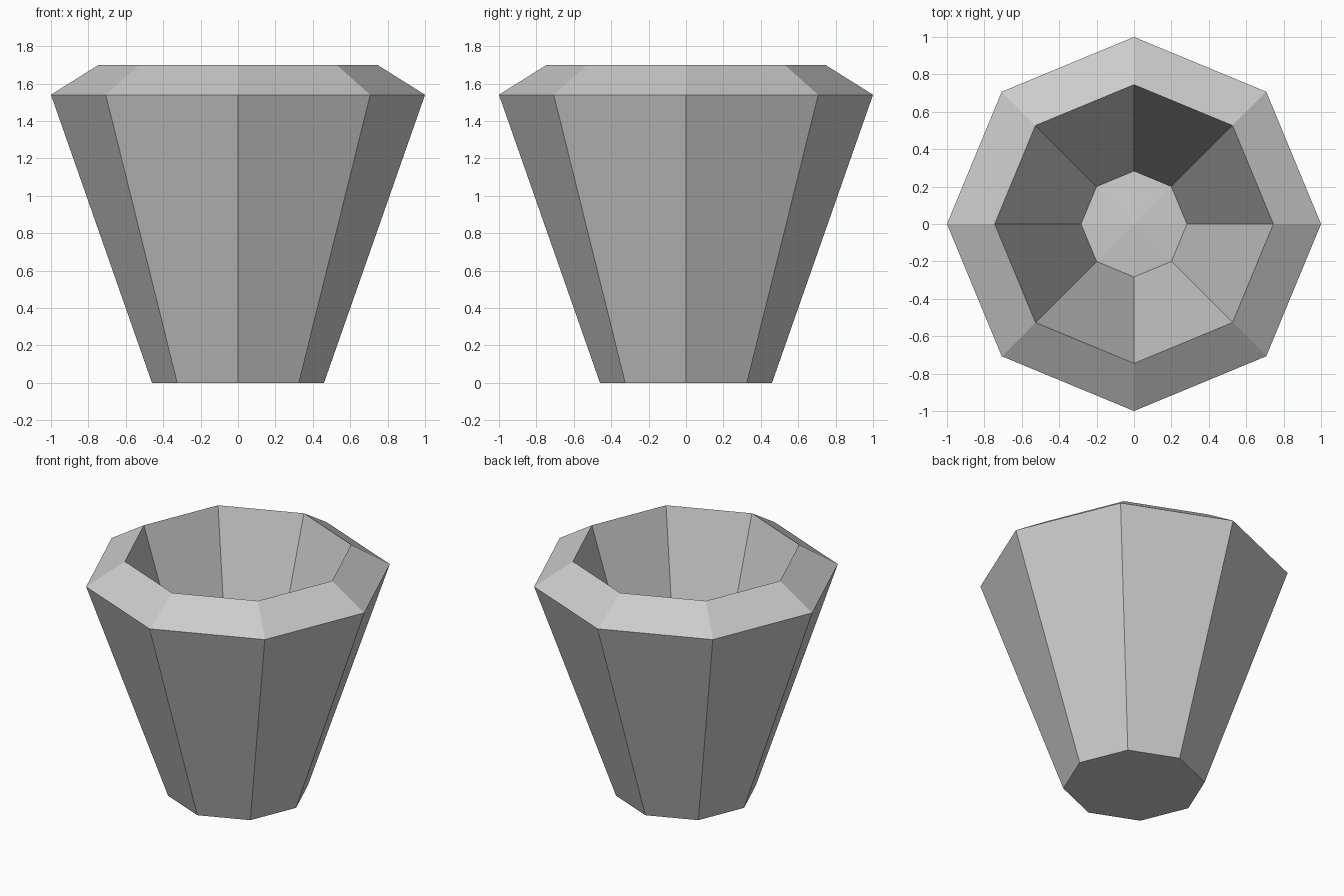
import bpy, bmesh
from math import sin, cos, pi

cube = bpy.data.objects.get("Cube")
if cube:
    bpy.data.objects.remove(cube, do_unlink=True)

SIDES = 8

# Plain grey colour
grey = bpy.data.materials.new("plain grey")
grey.use_nodes = True
colour = (0.6, 0.6, 0.6, 1)
grey.diffuse_color = colour
grey.node_tree.nodes["Principled BSDF"].inputs["Base Color"].default_value = colour

# Wall profile as (radius, height): foot, shoulder, rim opening, inner floor
profile = [(0.46, 0), (1.0, 1.54), (0.745, 1.70), (0.283, 0.27)]
floor_peak = 0.30

bm = bmesh.new()


def ring(radius, z):
    angles = [2 * pi * i / SIDES for i in range(SIDES)]
    return [bm.verts.new((radius * cos(a), radius * sin(a), z)) for a in angles]


rings = [ring(r, z) for r, z in profile]

# Outer wall, sloping rim and inner wall
for low, high in zip(rings, rings[1:]):
    for i in range(SIDES):
        j = (i + 1) % SIDES
        bm.faces.new((low[i], low[j], high[j], high[i]))

# Flat underside
bm.faces.new(list(reversed(rings[0])))

# Slightly raised inner floor
peak = bm.verts.new((0, 0, floor_peak))
floor = rings[-1]
for i in range(SIDES):
    bm.faces.new((floor[i], floor[(i + 1) % SIDES], peak))

mesh = bpy.data.meshes.new("octagonal_pot")
bm.to_mesh(mesh)
bm.free()
mesh.materials.append(grey)
pot = bpy.data.objects.new("octagonal_pot", mesh)
bpy.context.collection.objects.link(pot)
